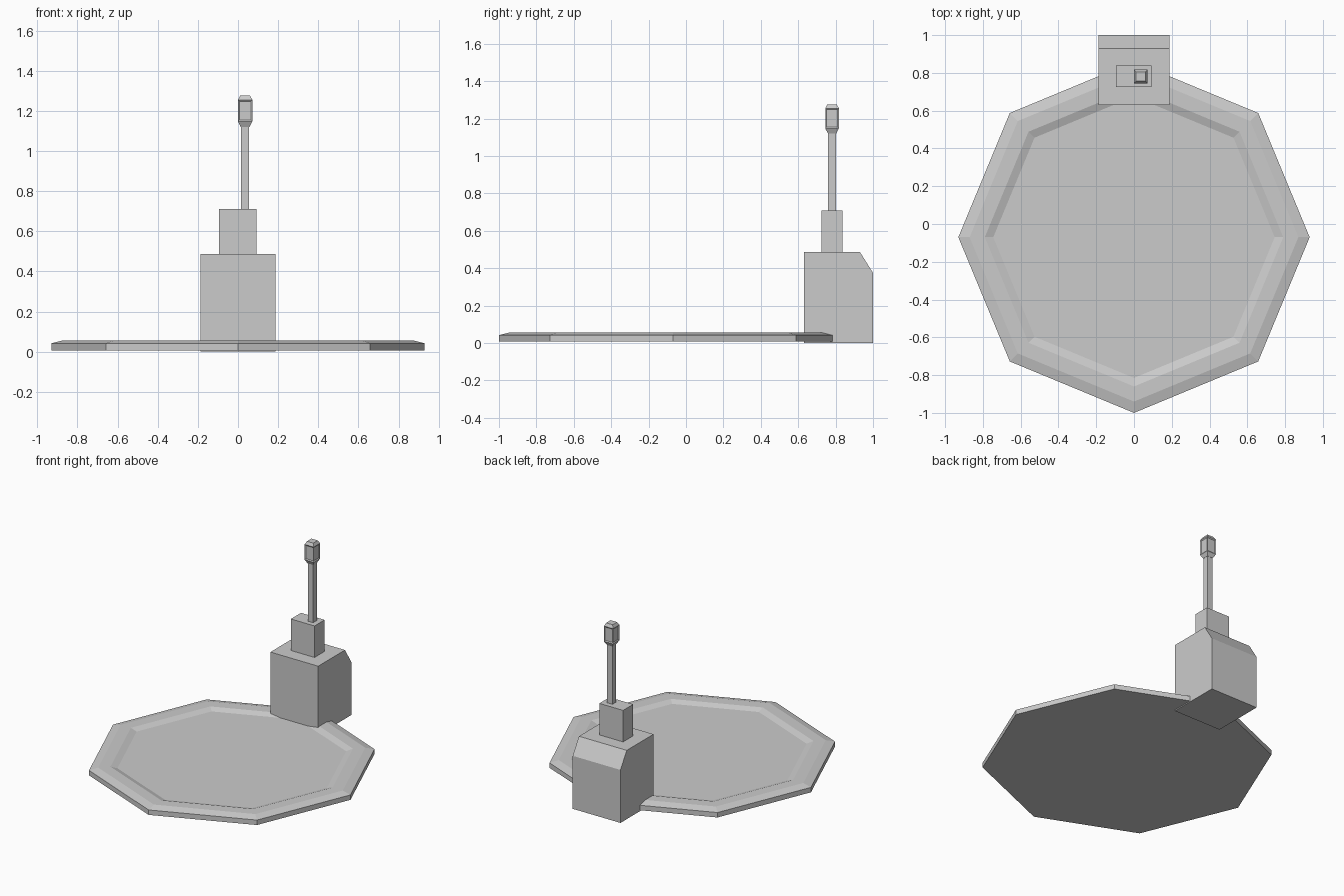
import bpy, bmesh, math

if "Cube" in bpy.data.objects:
    bpy.data.objects.remove(bpy.data.objects["Cube"])


def make_object(name, bm):
    bmesh.ops.recalc_face_normals(bm, faces=bm.faces[:])
    mesh = bpy.data.meshes.new(name)
    bm.to_mesh(mesh)
    bm.free()
    obj = bpy.data.objects.new(name, mesh)
    bpy.context.collection.objects.link(obj)
    return obj


def lathe(name, sides, rings, centre=(0, 0), turn=0.0, panel=None):
    """Stack of regular polygons given as (radius, z), capped at both ends."""
    bm = bmesh.new()
    loops = []
    for r, z in rings:
        loops.append([bm.verts.new((centre[0] + r * math.cos(turn + i * math.tau / sides),
                                    centre[1] + r * math.sin(turn + i * math.tau / sides), z))
                      for i in range(sides)])
    bands = []
    for a, b in zip(loops, loops[1:]):
        bands.append([bm.faces.new((a[i], a[(i + 1) % sides], b[(i + 1) % sides], b[i]))
                      for i in range(sides)])
    bm.faces.new(loops[0][::-1])
    bm.faces.new(loops[-1])
    if panel is not None:
        bm.normal_update()
        bmesh.ops.inset_individual(bm, faces=bands[panel], thickness=0.01, depth=-0.005)
    return make_object(name, bm)


def extrude_x(name, profile, x0, x1):
    """Extrude a (y, z) profile from x0 to x1."""
    bm = bmesh.new()
    face = bm.faces.new([bm.verts.new((x0, y, z)) for y, z in profile])
    out = bmesh.ops.extrude_face_region(bm, geom=[face], use_keep_orig=True)
    verts = [g for g in out["geom"] if isinstance(g, bmesh.types.BMVert)]
    bmesh.ops.translate(bm, verts=verts, vec=(x1 - x0, 0, 0))
    return make_object(name, bm)


def box(name, x0, x1, y0, y1, z0, z1):
    return extrude_x(name, [(y0, z0), (y1, z0), (y1, z1), (y0, z1)], x0, x1)


# Octagonal platform with raised, chamfered rim and sunken floor
lathe("platform", 8, [(0.93, 0.007), (0.93, 0.042), (0.87, 0.057), (0.79, 0.057), (0.745, 0.042)],
      centre=(0, -0.07))

# Housing at the back edge, with sloped rear top corner
extrude_x("housing", [(0.63, 0), (1.0, 0), (1.0, 0.375), (0.93, 0.487), (0.63, 0.487)],
          -0.187, 0.187)

# Upper block and post
box("upper_block", -0.094, 0.092, 0.725, 0.838, 0.487, 0.71)
box("post", 0.015, 0.056, 0.76, 0.802, 0.71, 1.125)

# Lantern head: tapered ends, recessed side panels
d = math.sqrt(2)
lathe("lantern_head", 4, [(0.022 * d, 1.12), (0.036 * d, 1.147), (0.036 * d, 1.255), (0.025 * d, 1.276)],
      centre=(0.0355, 0.781), turn=math.pi / 4, panel=1)
